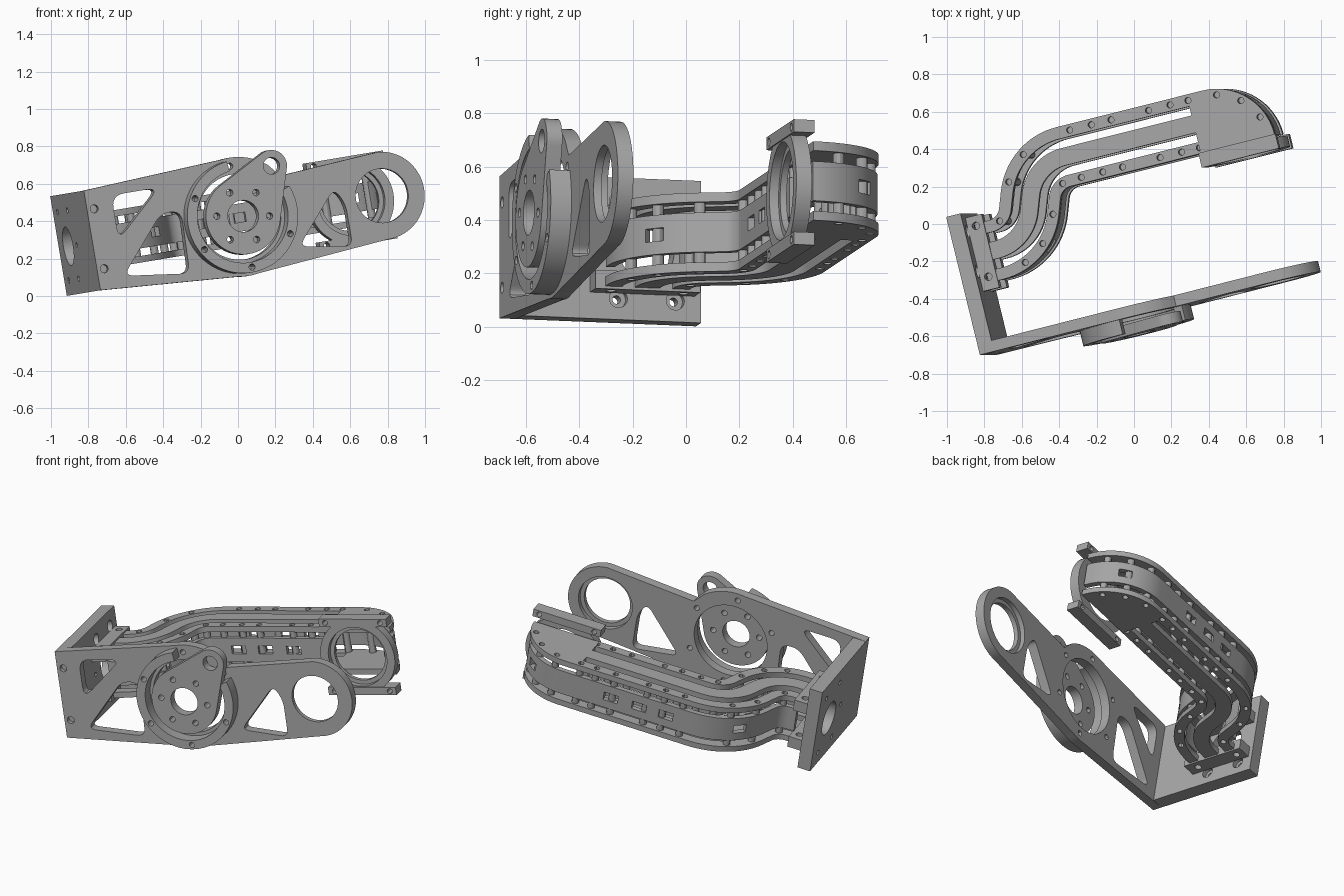
import bpy, bmesh
from math import radians, sin, cos, pi
from mathutils import Matrix, Vector
from mathutils.geometry import convex_hull_2d

if "Cube" in bpy.data.objects:
    bpy.data.objects.remove(bpy.data.objects["Cube"])

metal = bpy.data.materials.new("machined grey")
metal.use_nodes = True
metal.diffuse_color = (0.38, 0.38, 0.38, 1)
metal.node_tree.nodes["Principled BSDF"].inputs["Base Color"].default_value = (0.38, 0.38, 0.38, 1)
parts = []


def finish(name, bm, keep=True):
    bmesh.ops.recalc_face_normals(bm, faces=bm.faces)
    mesh = bpy.data.meshes.new(name)
    bm.to_mesh(mesh)
    bm.free()
    mesh.materials.append(metal)
    ob = bpy.data.objects.new(name, mesh)
    bpy.context.scene.collection.objects.link(ob)
    if keep:
        parts.append(ob)
    return ob


def prism(name, pts, a, b, axis="z", keep=True):
    """Extrude a closed 2D outline from a to b along an axis."""
    place = {"x": lambda p, h: (h, p[0], p[1]),
             "y": lambda p, h: (p[0], h, p[1]),
             "z": lambda p, h: (p[0], p[1], h)}[axis]
    bm = bmesh.new()
    low = [bm.verts.new(place(p, a)) for p in pts]
    high = [bm.verts.new(place(p, b)) for p in pts]
    bm.faces.new(low)
    bm.faces.new(high)
    for i in range(len(pts)):
        j = (i + 1) % len(pts)
        bm.faces.new((low[i], low[j], high[j], high[i]))
    return finish(name, bm, keep)


def arc(c, r, start, end, n=24):
    steps = [radians(start + (end - start) * i / n) for i in range(n + 1)]
    return [(c[0] + r * cos(t), c[1] + r * sin(t)) for t in steps]


def circle(c, r, n=32):
    return arc(c, r, 0, 360, n)[:-1]


def rect(x0, x1, y0, y1):
    return [(x0, y0), (x1, y0), (x1, y1), (x0, y1)]


def rounded(pts, t, n=6):
    """Round each corner, starting a distance t along its edges."""
    out = []
    for i, p in enumerate(pts):
        p = Vector(p)
        a = p + (Vector(pts[i - 1]) - p).normalized() * t
        b = p + (Vector(pts[(i + 1) % len(pts)]) - p).normalized() * t
        for k in range(n + 1):
            s = k / n
            out.append(tuple(a * (1 - s) ** 2 + p * 2 * s * (1 - s) + b * s * s))
    return out


def cut(ob, pts, a, b, axis="z"):
    cutter = prism("cutter", pts, a, b, axis, keep=False)
    cutter.hide_render = True
    mod = ob.modifiers.new("cut", "BOOLEAN")
    mod.operation, mod.solver, mod.object = "DIFFERENCE", "EXACT", cutter
    dg = bpy.context.evaluated_depsgraph_get()
    old, ob_mesh = ob.data, bpy.data.meshes.new_from_object(ob.evaluated_get(dg))
    ob.modifiers.clear()
    ob.data = ob_mesh
    bpy.data.meshes.remove(old)
    bpy.data.objects.remove(cutter)


HUB, ARM, AXIS = (0.82, 0.265), (1.615, 0.25), 0.26

# Front plate with lightening windows, hub opening and arm bearing seat
outline = ([(0, 0)] + arc(HUB, 0.32, -100, -80, 6) + arc(ARM, 0.235, -90, 85, 32)
           + [(1.08, 0.445)] + arc(HUB, 0.32, 50, 98, 12) + [(0, 0.54)])
plate = prism("front_plate", outline, 0, 0.06, "y")
cut(plate, circle(HUB, 0.23, 48), -0.1, 0.1, "y")
cut(plate, circle(ARM, 0.145, 48), -0.1, 0.1, "y")
cut(plate, circle(ARM, 0.17, 48), 0.03, 0.1, "y")
for tri, r in (([(0.145, 0.49), (0.145, 0.25), (0.41, 0.49)], 0.07),
               ([(0.14, 0.055), (0.50, 0.01), (0.51, 0.345), (0.40, 0.355)], 0.055),
               ([(1.12, 0.055), (1.41, 0.01), (1.41, 0.24), (1.36, 0.33)], 0.05)):
    cut(plate, rounded(tri, r), -0.1, 0.1, "y")
for w in (0.11, 0.435):
    cut(plate, circle((0.04, w), 0.022, 16), -0.1, 0.03, "y")
for k in range(6):
    t = radians(91 + 60 * k)
    cut(plate, circle((HUB[0] + 0.275 * cos(t), HUB[1] + 0.275 * sin(t)), 0.017, 12), -0.1, 0.1, "y")

# Raised open ring around the hub
ring = prism("hub_ring", arc(HUB, 0.305, 97, 383, 56) + arc(HUB, 0.25, 383, 97, 56), -0.08, 0, "y")
for k in range(1, 5):
    t = radians(91 + 60 * k)
    cut(ring, circle((HUB[0] + 0.277 * cos(t), HUB[1] + 0.277 * sin(t)), 0.017, 12), -0.1, 0.1, "y")

# Teardrop hub with its ear
EAR = (1.02, 0.505)
drop = circle(HUB, 0.205, 64) + circle(EAR, 0.085, 32)
hub = prism("hub_lever", [drop[i] for i in convex_hull_2d(drop)], -0.09, -0.03, "y")
cut(hub, circle(HUB, 0.085), -0.2, 0.1, "y")
cut(hub, circle(EAR, 0.045), -0.2, 0.1, "y")
for k in range(6):
    t = radians(60 * k - 9)
    cut(hub, circle((HUB[0] + 0.145 * cos(t), HUB[1] + 0.145 * sin(t)), 0.018, 12), -0.2, 0.1, "y")

# Side plate with centre bore and countersunk holes
side = prism("side_plate", rect(0.06, 0.76, 0, 0.54), 0, 0.08, "x")
cut(side, circle((0.55, AXIS), 0.105, 40), -0.1, 0.2, "x")
for v in (0.44, 0.66):
    for w in (0.08, 0.45):
        cut(side, circle((v, w), 0.016, 12), -0.1, 0.2, "x")
        cut(side, circle((v, w), 0.035, 20), 0.05, 0.2, "x")
cut(side, circle((0.36, AXIS), 0.014, 12), -0.1, 0.2, "x")

# Mounting bars that hold the curved rail
for name, lo, hi in (("lower_mount", 0.10, 0.17), ("upper_mount", 0.35, 0.42)):
    bar = prism(name, rect(0.08, 0.17, 0.33, 0.735), lo, hi)
    for v in (0.40, 0.68):
        cut(bar, circle((0.125, v), 0.02, 16), 0, 0.5)

# Centre path of the rail: S bend, straight, then a quarter turn
BEND, TURN, R = (0.2, 0.765), 70, 0.235
path = [(0.16, 0.53, 0)]
for i in range(17):
    a = radians(TURN * i / 16)
    path.append((BEND[0] + R * sin(a), BEND[1] - R * cos(a), a))
t = radians(TURN)
x, y = path[-1][0] + 0.0912 * cos(t), path[-1][1] + 0.0912 * sin(t)
c2 = (x + R * sin(t), y - R * cos(t))
for i in range(17):
    a = radians(TURN * (1 - i / 16))
    path.append((c2[0] - R * sin(a), c2[1] + R * cos(a), a))
V2 = path[-1][1]
path += [(1.43, V2, 0)]
short = len(path)
END = (1.49, V2 - 0.16)
path += [(END[0] + 0.16 * sin(a), END[1] + 0.16 * cos(a), -a)
         for a in (radians(90 * i / 20) for i in range(21))]


def offset(p, d):
    return (p[0] - d * sin(p[2]), p[1] + d * cos(p[2]))


def band(name, d0, d1, w0, w1, stations):
    """Sweep a rectangular section along the path."""
    bm = bmesh.new()
    rows = [[bm.verts.new((*offset(p, d), w)) for d, w in ((d0, w0), (d1, w0), (d1, w1), (d0, w1))]
            for p in stations]
    for a, b in zip(rows, rows[1:]):
        for i in range(4):
            j = (i + 1) % 4
            bm.faces.new((a[i], a[j], b[j], b[i]))
    bm.faces.new(rows[0])
    bm.faces.new(rows[-1])
    return finish(name, bm)


# Bolt spots along both flanges
straight = [(u, V2, 0) for u in (0.74, 0.86, 0.97, 1.18, 1.30, 1.40)]
outer_bolts = [offset(p, 0.13) for p in [path[8], path[20], path[26]] + straight
               + [path[short + k] for k in (3, 9, 15)]]
inner_bolts = [offset(p, -0.13) for p in [path[6], path[11], path[17], path[29]] + straight]

# Thin flanges on top and underneath
for level, w0, w1 in (("lower", 0.11, 0.145), ("upper", 0.375, 0.41)):
    outer = band(level + "_outer_flange", 0.0975, 0.1625, w0, w1, path)
    inner = band(level + "_inner_flange", -0.1625, -0.1, w0, w1, path[:short])
    band(level + "_centre_flange", -0.0475, 0.0475, w0, w1, path[:short])
    sector = [(1.40, END[1]), (1.40, V2 + 0.0975), (1.49, V2 + 0.0975)] + arc(END, 0.2575, 90, 0, 20)
    prism(level + "_end_web", sector, w0, w1)
    for ob, spots in ((outer, outer_bolts), (inner, inner_bolts)):
        for s in spots:
            cut(ob, circle(s, 0.017, 12), 0, 0.5)

# Upright walls between the flanges, with windows
outer_wall = band("outer_wall", 0.125, 0.158, 0.185, 0.335, path)
inner_wall = band("inner_wall", -0.158, -0.125, 0.185, 0.335, path[:short])
for wall in (outer_wall, inner_wall):
    for u in (0.83, 1.0, 1.18):
        cut(wall, rect(u - 0.045, u + 0.045, AXIS - 0.025, AXIS + 0.025), 0.7, 1.2, "y")
for wall, p, d in ((outer_wall, path[24], 0.14), (outer_wall, path[short + 10], 0.14),
                   (inner_wall, path[11], -0.14)):
    corners = [Matrix.Rotation(p[2], 2) @ Vector(q) + Vector(offset(p, d))
               for q in rect(-0.04, 0.04, -0.04, 0.04)]
    cut(wall, corners, AXIS - 0.025, AXIS + 0.025)

# Spacers joining walls and flanges
for i, s in enumerate(outer_bolts + inner_bolts):
    prism("spacer_%d" % i, circle(s, 0.022, 12), 0.145, 0.375)

# Rear bearing flange, coaxial with the arm opening
flange = prism("bearing_flange", circle(ARM, 0.235, 56), 0.69, 0.75, "y")
cut(flange, circle(ARM, 0.16, 48), 0.6, 0.8, "y")
cut(flange, circle(ARM, 0.185, 48), 0.6, 0.725, "y")
for name, s in (("lower_lug", -1), ("upper_lug", 1)):
    lo, hi = sorted((ARM[1] + s * 0.19, ARM[1] + s * 0.238))
    lug = prism(name, rect(1.40, 1.83, lo, hi), 0.685, 0.765, "y")
    for u in (1.44, 1.79):
        cut(lug, circle((u, (lo + hi) / 2), 0.016, 12), 0.6, 0.8, "y")

# Put the assembly in its tilted pose and shade it
pose = (Matrix.Translation((-0.735, -0.70, 0.031)) @ Matrix.Rotation(radians(-9.5), 4, "Y")
        @ Matrix.Rotation(radians(13.9), 4, "Z"))
bpy.ops.object.select_all(action="DESELECT")
for ob in parts:
    ob.data.transform(pose)
    ob.select_set(True)
bpy.context.view_layer.objects.active = parts[0]
bpy.ops.object.shade_smooth_by_angle(angle=radians(30))
